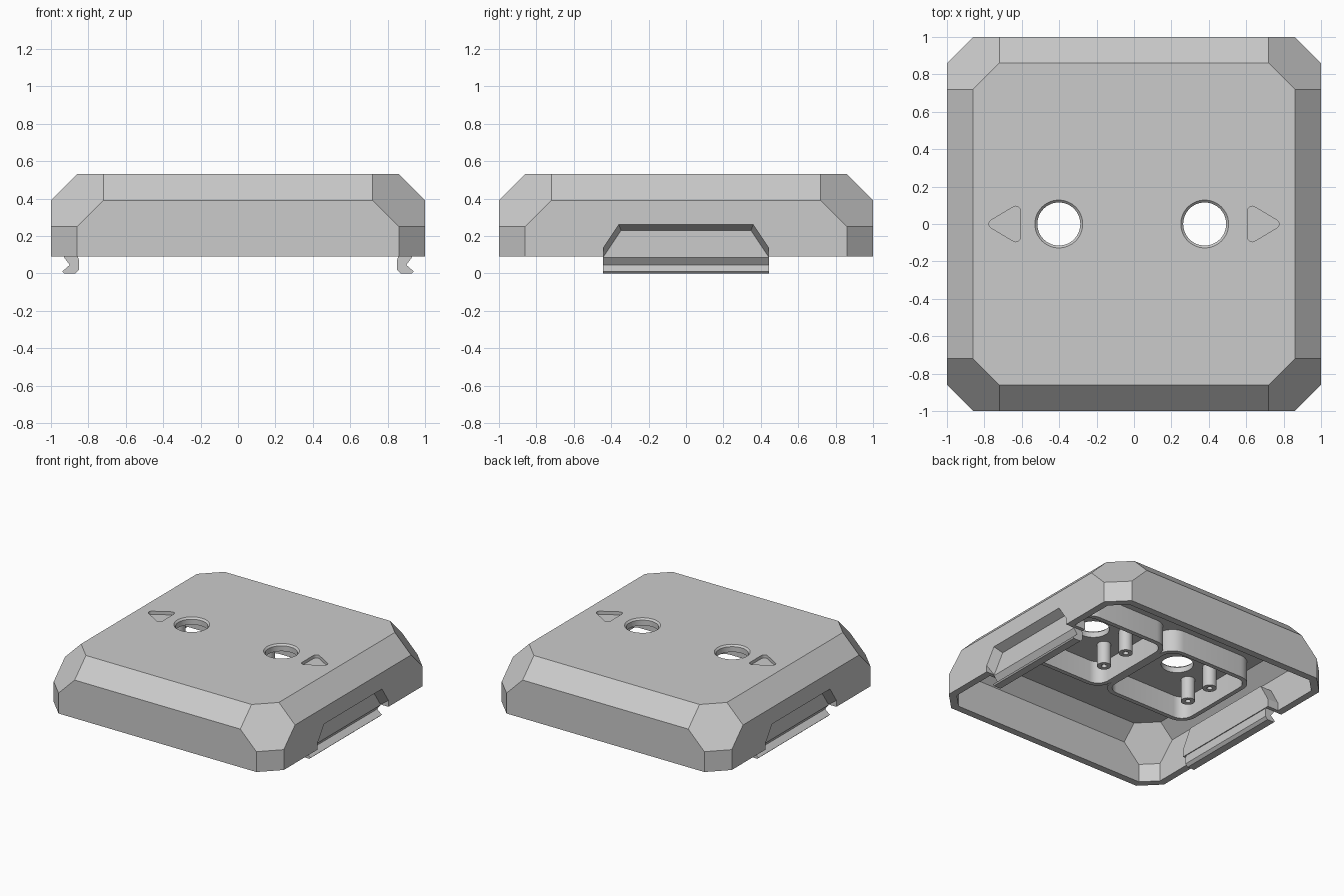
import bpy, bmesh
from math import sin, cos, pi, sqrt
from mathutils import Vector

cube = bpy.data.objects.get("Cube")
if cube:
    bpy.data.objects.remove(cube)

grey = bpy.data.materials.new("plain_grey")
grey.use_nodes = True
COLOUR = (0.6, 0.6, 0.6, 1)
grey.diffuse_color = COLOUR
grey.node_tree.nodes["Principled BSDF"].inputs["Base Color"].default_value = COLOUR


def finish(name, bm):
    bmesh.ops.dissolve_limit(bm, angle_limit=0.01, verts=bm.verts, edges=bm.edges)
    bmesh.ops.recalc_face_normals(bm, faces=bm.faces)
    mesh = bpy.data.meshes.new(name)
    bm.to_mesh(mesh)
    bm.free()
    mesh.materials.append(grey)
    ob = bpy.data.objects.new(name, mesh)
    bpy.context.collection.objects.link(ob)
    return ob


def hull(name, points):
    """Convex solid around a set of points."""
    bm = bmesh.new()
    for p in points:
        bm.verts.new(p)
    res = bmesh.ops.convex_hull(bm, input=bm.verts)
    junk = {g for g in res["geom_interior"] + res["geom_unused"]
            if isinstance(g, bmesh.types.BMVert)}
    bmesh.ops.delete(bm, geom=list(junk), context='VERTS')
    return finish(name, bm)


def ring(x, y, r, z, n=48):
    return [(x + r * cos(2 * pi * i / n), y + r * sin(2 * pi * i / n), z) for i in range(n)]


def rounded(name, centres, r, z0, z1, n=32):
    """Upright prism with rounded corners."""
    return hull(name, [p for x, y in centres for z in (z0, z1) for p in ring(x, y, r, z, n)])


def combine(target, tool, operation='DIFFERENCE'):
    mod = target.modifiers.new("cut", 'BOOLEAN')
    mod.operation, mod.object, mod.solver = operation, tool, 'EXACT'
    bpy.ops.object.select_all(action='DESELECT')
    bpy.context.view_layer.objects.active = target
    target.select_set(True)
    bpy.ops.object.modifier_apply(modifier=mod.name)
    bpy.data.objects.remove(tool)


def smooth(ob):
    bpy.ops.object.select_all(action='DESELECT')
    bpy.context.view_layer.objects.active = ob
    ob.select_set(True)
    bpy.ops.object.shade_smooth_by_angle(angle=0.5)


def chamfered_body(name, t, bottom):
    """Block with every edge and corner chamfered, all planes moved in by t."""
    a, h = 1 - t, 0.53 - t
    e, g, k = 1.39 - sqrt(2) * t, 1.86 - sqrt(2) * t, 2.11 - sqrt(3) * t
    corner = [(a, k - e, e - a), (a, g - a, k - g), (e - h, k - e, h), (a, g - a, bottom)]
    corner += [(y, x, z) for x, y, z in corner]
    return hull(name, [(sx * x, sy * y, z) for x, y, z in corner
                       for sx in (-1, 1) for sy in (-1, 1)])


def trapezoid(x, low, mid, mid_z, top, top_z):
    """Outline of the side panel at a given depth."""
    return [(x, s * y, z) for s in (-1, 1)
            for y, z in ((mid, low), (mid, mid_z), (top, top_z))]


# Hollow shell
WALL = 0.055
CEILING = 0.53 - WALL
shell = chamfered_body("shell", 0, 0.09)
combine(shell, chamfered_body("cavity", WALL, -0.1))

# Inset side panels
for side in (-1, 1):
    panel = hull("panel", trapezoid(side * 0.85, 0.09, 0.47, 0.15, 0.39, 0.29)
                 + trapezoid(side * 0.97, 0.09, 0.47, 0.15, 0.39, 0.29))
    combine(shell, panel, 'UNION')
    recess = hull("recess", trapezoid(side * 0.93, 0, 0.44, 0.09, 0.347, 0.23)
                  + trapezoid(side, 0, 0.44, 0.14, 0.36, 0.26)
                  + trapezoid(side * 1.1, 0, 0.44, 0.14, 0.36, 0.26))
    combine(shell, recess)

# Countersunk holes and arrow marks in the top
HOLES = (-0.402, 0.378)
for x in HOLES:
    combine(shell, hull("bore", ring(x, 0, 0.115, 0.3) + ring(x, 0, 0.115, 0.6)))
    combine(shell, hull("countersink", ring(x, 0, 0.108, 0.51) + ring(x, 0, 0.138, 0.54)))
for side in (-1, 1):
    spots = [(side * 0.75, 0), (side * 0.632, 0.07), (side * 0.632, -0.07)]
    combine(shell, rounded("arrow", spots, 0.025, 0.505, 0.6))
smooth(shell)

# Snap hooks under the side panels
PROFILE = [(0.93, 0.1), (0.93, 0.085), (0.9, 0.045), (0.94, 0.01), (0.93, 0),
           (0.87, 0), (0.85, 0.02), (0.85, 0.07), (0.86, 0.1)]
for side, label in ((1, "left"), (-1, "right")):
    bm = bmesh.new()
    face = bm.faces.new([bm.verts.new((side * x, -0.443, z)) for x, z in PROFILE])
    out = bmesh.ops.extrude_face_region(bm, geom=[face])
    bmesh.ops.translate(bm, vec=Vector((0, 0.886, 0)),
                        verts=[v for v in out["geom"] if isinstance(v, bmesh.types.BMVert)])
    finish(label + "_hook", bm)

# Rounded square collars and screw posts inside
RIM = 0.3
for x, label in zip(HOLES, ("right", "left")):
    corners = [(x + sx * 0.265, sy * 0.265) for sx in (-1, 1) for sy in (-1, 1)]
    collar = rounded(label + "_collar", corners, 0.125, RIM, CEILING + 0.01)
    combine(collar, rounded("hollow", corners, 0.09, RIM - 0.1, 0.6))
    smooth(collar)
    for y, end in ((0.12, "back"), (-0.12, "front")):
        spot = [(x - 0.2, y)]
        post = rounded(label + "_" + end + "_post", spot, 0.05, RIM, CEILING + 0.01)
        combine(post, rounded("screw_hole", spot, 0.02, RIM - 0.1, RIM + 0.12))
        smooth(post)
